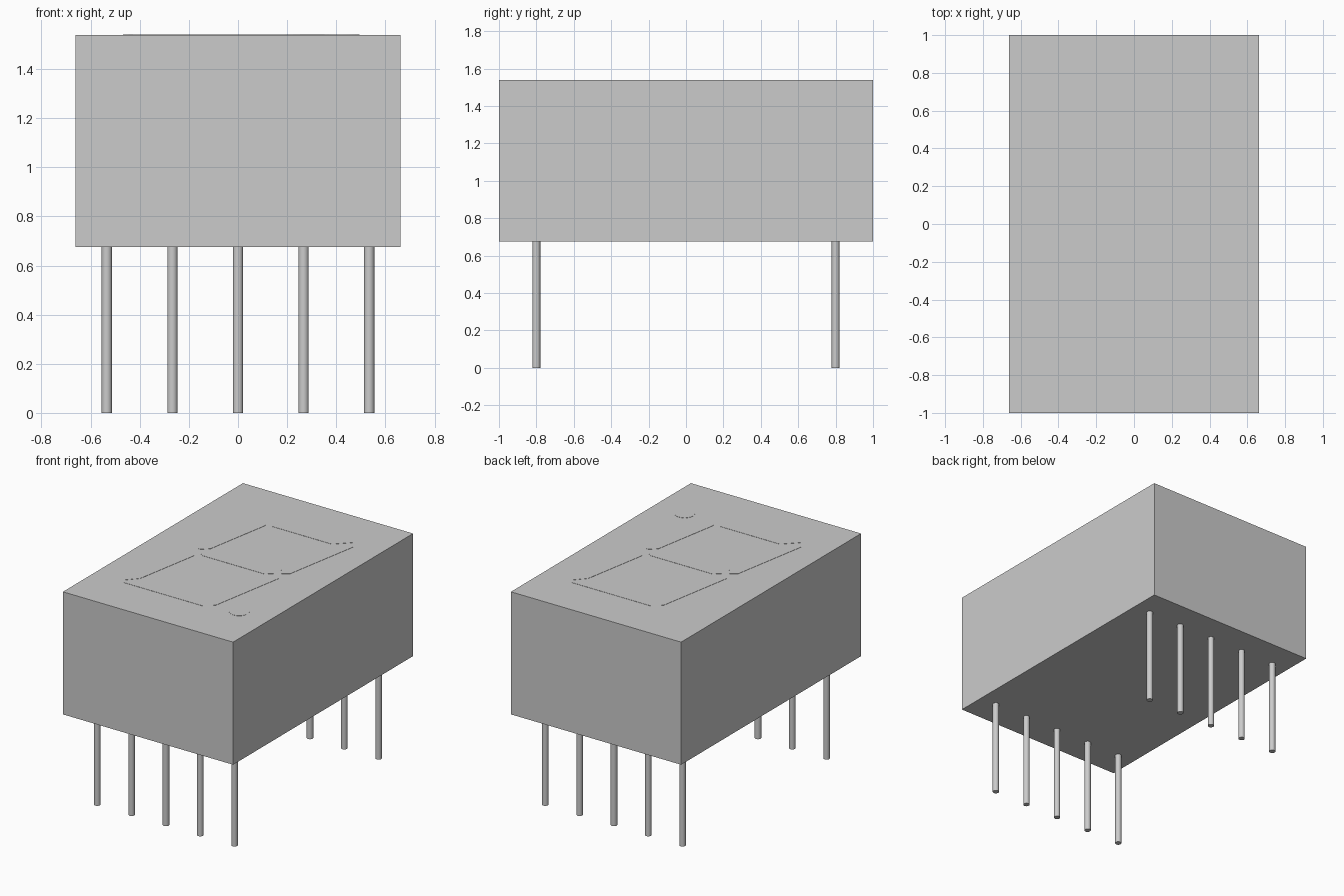
import bpy, bmesh
from math import cos, sin, pi

if "Cube" in bpy.data.objects:
    bpy.data.objects.remove(bpy.data.objects["Cube"], do_unlink=True)

grey = bpy.data.materials.new("light_grey")
grey.use_nodes = True
COLOUR = (0.6, 0.6, 0.6, 1)
grey.diffuse_color = COLOUR
grey.node_tree.nodes["Principled BSDF"].inputs["Base Color"].default_value = COLOUR

BOTTOM, TOP = 0.676, 1.538
PLATE = 0.0015   # thickness of the lit segments
SLANT = 0.176    # lean of the digit


def plate(name, points):
    """Thin raised plate on the top face, from an outline."""
    bm = bmesh.new()
    face = bm.faces.new([bm.verts.new((x, y, TOP - PLATE)) for x, y in points])
    face.normal_update()
    if face.normal.z < 0:
        face.normal_flip()
    out = bmesh.ops.extrude_face_region(bm, geom=[face])
    new = [v for v in out["geom"] if isinstance(v, bmesh.types.BMVert)]
    bmesh.ops.translate(bm, verts=new, vec=(0, 0, 2 * PLATE))
    bmesh.ops.recalc_face_normals(bm, faces=bm.faces)
    mesh = bpy.data.meshes.new(name)
    bm.to_mesh(mesh)
    bm.free()
    mesh.materials.append(grey)
    bpy.context.collection.objects.link(bpy.data.objects.new(name, mesh))


def segment(name, points, sx=1, sy=1):
    """Mirror a segment outline, then lean it."""
    plate(name, [(u * sx + SLANT * v * sy, v * sy) for u, v in points])


# Housing
bpy.ops.mesh.primitive_cube_add(size=1, location=(0, 0, (BOTTOM + TOP) / 2))
housing = bpy.context.object
housing.name = "housing"
housing.scale = (1.324, 2, TOP - BOTTOM)
housing.data.materials.append(grey)

# Two rows of five pins
for row, y in (("front", -0.8), ("back", 0.8)):
    for i in range(5):
        bpy.ops.mesh.primitive_cylinder_add(
            vertices=20, radius=0.021, depth=BOTTOM + 0.01,
            location=((i - 2) * 0.267, y, (BOTTOM + 0.01) / 2))
        pin = bpy.context.object
        pin.name = f"{row}_pin_{i + 1}"
        pin.data.materials.append(grey)
        bpy.ops.object.shade_smooth_by_angle()

# Digit segments
cross_bar = [(-0.31, 0.665), (0.31, 0.665), (0.23, 0.57), (-0.23, 0.57)]
side_bar = [(0.36, 0.05), (0.36, 0.61), (0.335, 0.635),
            (0.275, 0.555), (0.275, 0.07), (0.32, 0.02)]
middle_bar = [(-0.29, 0), (-0.245, -0.045), (0.245, -0.045),
              (0.29, 0), (0.245, 0.045), (-0.245, 0.045)]
segment("middle_segment", middle_bar)
for end, sy in (("upper", 1), ("lower", -1)):
    segment(f"{end}_cross_segment", cross_bar, 1, sy)
    for side, sx in (("left", 1), ("right", -1)):
        segment(f"{end}_{side}_segment", side_bar, sx, sy)

# Decimal point
plate("decimal_point", [(0.43 + 0.065 * cos(2 * pi * i / 32),
                         -0.6 + 0.065 * sin(2 * pi * i / 32)) for i in range(32)])
